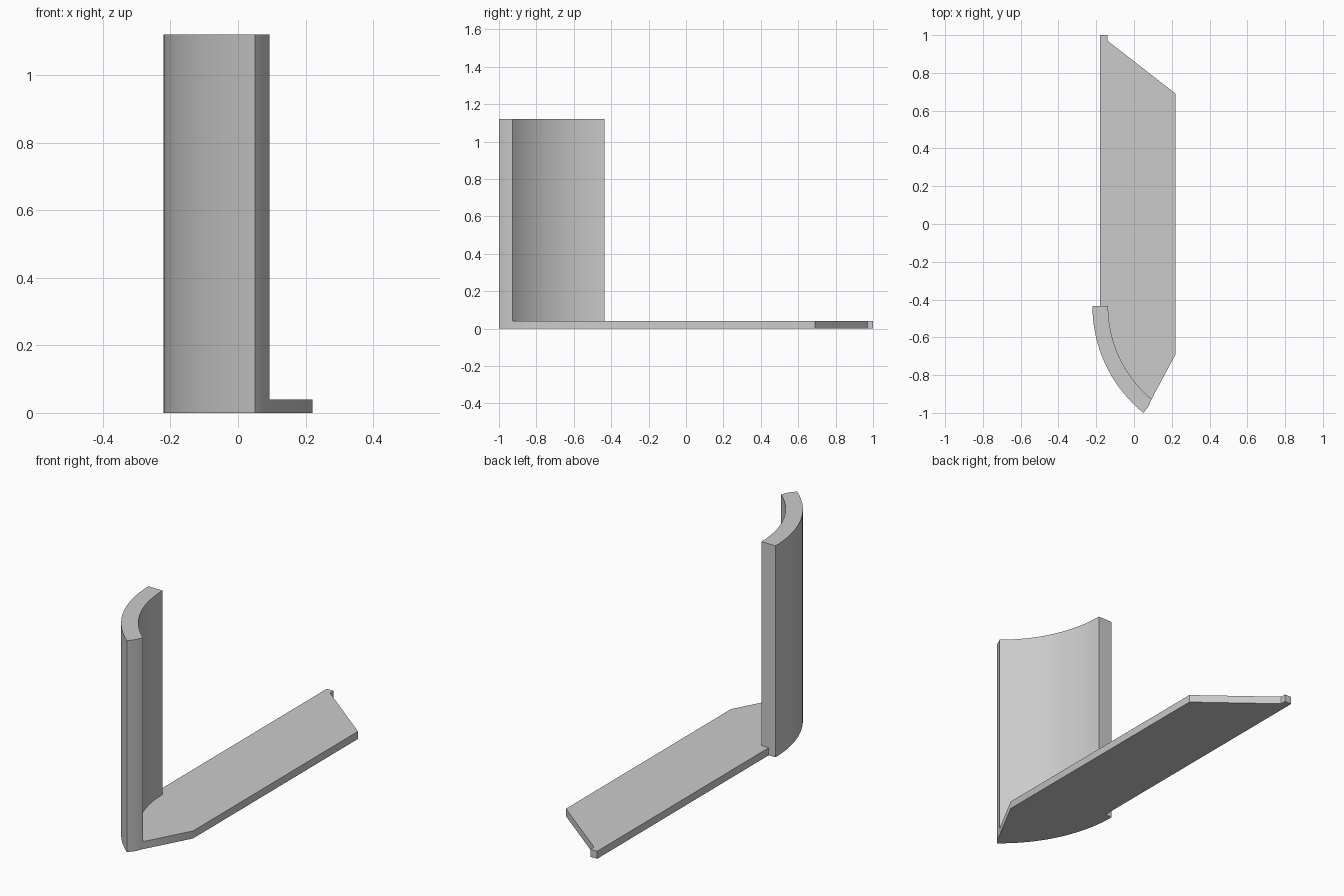
import bpy
import bmesh
from math import cos, sin, pi, radians

if "Cube" in bpy.data.objects:
    bpy.data.objects.remove(bpy.data.objects["Cube"], do_unlink=True)

# Single plain grey
grey = bpy.data.materials.new("plain grey")
grey.use_nodes = True
colour = (0.6, 0.6, 0.6, 1)
grey.diffuse_color = colour
grey.node_tree.nodes["Principled BSDF"].inputs["Base Color"].default_value = colour

PLATE_HEIGHT = 0.04
WALL_HEIGHT = 1.12
CENTRE = (0.506, -0.435)


def arc(radius, sweep, steps=24):
    """Points from the wall's back end round to its front end."""
    angles = [pi + radians(sweep) * i / steps for i in range(steps + 1)]
    return [(CENTRE[0] + radius * cos(a), CENTRE[1] + radius * sin(a))
            for a in angles]


def extrude_outline(name, outline, height):
    """Upright prism on the ground with the given plan."""
    bm = bmesh.new()
    base = bm.faces.new([bm.verts.new((x, y, 0)) for x, y in outline])
    top = bmesh.ops.extrude_face_region(bm, geom=[base], use_keep_orig=True)
    moved = [v for v in top["geom"] if isinstance(v, bmesh.types.BMVert)]
    bmesh.ops.translate(bm, verts=moved, vec=(0, 0, height))
    bmesh.ops.recalc_face_normals(bm, faces=bm.faces[:])
    mesh = bpy.data.meshes.new(name)
    bm.to_mesh(mesh)
    bm.free()
    mesh.materials.append(grey)
    obj = bpy.data.objects.new(name, mesh)
    bpy.context.collection.objects.link(obj)
    bpy.ops.object.select_all(action='DESELECT')
    obj.select_set(True)
    bpy.context.view_layer.objects.active = obj
    bpy.ops.object.shade_smooth_by_angle(angle=radians(30))
    return obj


outer = arc(0.726, 51.1)
inner = arc(0.643, 50)

# Tall curved wall with a slightly rounded front end
extrude_outline("curved_wall", outer + [(0.076, -0.966)] + inner[::-1], WALL_HEIGHT)

# Flat base plate, fitted to the inside of the wall, with a small rear tab
plate = inner + [(0.22, -0.69), (0.22, 0.69), (-0.14, 0.97),
                 (-0.14, 1), (-0.18, 1), (-0.18, CENTRE[1])]
extrude_outline("base_plate", plate, PLATE_HEIGHT)
